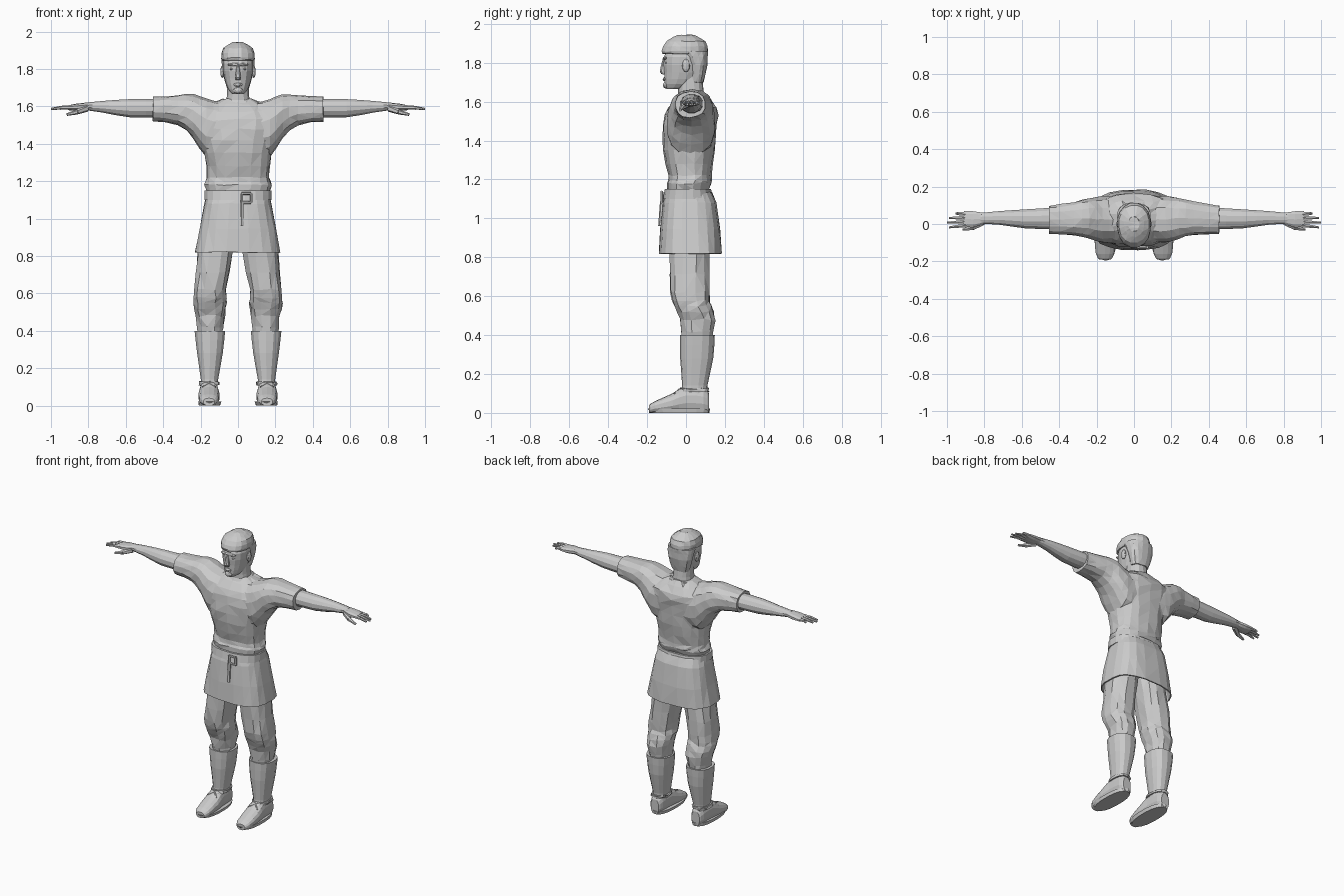
import bpy
import bmesh
import math
import random
from mathutils import Vector

random.seed(4)
if "Cube" in bpy.data.objects:
    bpy.data.objects.remove(bpy.data.objects["Cube"], do_unlink=True)

grey = bpy.data.materials.new("plain grey")
grey.use_nodes = True
colour = (.6, .6, .6, 1)
grey.diffuse_color = colour
grey.node_tree.nodes["Principled BSDF"].inputs["Base Color"].default_value = colour


def finish(name, bm):
    """Turn a bmesh into a flat shaded object with outward normals."""
    bmesh.ops.recalc_face_normals(bm, faces=bm.faces)
    mesh = bpy.data.meshes.new(name)
    bm.to_mesh(mesh)
    bm.free()
    mesh.materials.append(grey)
    obj = bpy.data.objects.new(name, mesh)
    bpy.context.collection.objects.link(obj)
    return obj


# Cross-sections: each gives a centre and two half-axes
def leg_ring(height, inner, outer, front, back):
    centre = Vector(((inner + outer) / 2, (front + back) / 2, height))
    return centre, Vector(((outer - inner) / 2, 0, 0)), Vector((0, (back - front) / 2, 0))


def body_ring(height, width, front, back):
    return leg_ring(height, -width, width, front, back)


def arm_ring(reach, front, back, bottom, top):
    centre = Vector((reach, (front + back) / 2, (bottom + top) / 2))
    return centre, Vector((0, (back - front) / 2, 0)), Vector((0, 0, (top - bottom) / 2))


def foot_ring(along, width, top):
    return Vector((.155, along, top / 2)), Vector((width, 0, 0)), Vector((0, 0, top / 2))


def midway(before, start, end, after):
    """Point halfway along the smooth curve from start to end."""
    return (start + end) / 2 + (start + end - before - after) / 16


def refine(rings):
    """Add one smoothly placed section between each pair."""
    result = []
    last = len(rings) - 1
    for i in range(last):
        near = (rings[max(i - 1, 0)], rings[i], rings[i + 1], rings[min(i + 2, last)])
        result.append(rings[i])
        result.append([midway(*values) for values in zip(*near)])
    return result + [rings[-1]]


def loft(name, *rings, sides=14, power=2.4, side=1, rough=0, caps=True):
    """Skin rounded sections; rough loosens the points like cloth."""
    bm = bmesh.new()
    loops = []
    for centre, u, v in refine(rings):
        loop = []
        for i in range(sides):
            angle = math.tau * (i + .5) / sides
            c, s = math.cos(angle), math.sin(angle)
            point = centre + u * math.copysign(abs(c) ** (2 / power), c)
            point += v * math.copysign(abs(s) ** (2 / power), s)
            point.x *= side
            point += Vector([random.uniform(-rough, rough) for _ in "xyz"])
            loop.append(bm.verts.new(point))
        loops.append(loop)
    for low, high in zip(loops, loops[1:]):
        for i in range(sides):
            j = (i + 1) % sides
            bm.faces.new((low[i], low[j], high[j], high[i]))
    if caps:
        bm.faces.new(loops[0])
        bm.faces.new(loops[-1])
    if rough:
        bmesh.ops.triangulate(bm, faces=bm.faces)
    return finish(name, bm)


def rod(name, *points, thick, tip, side=1):
    """Tapered segments through the points."""
    bm = bmesh.new()
    path = [Vector((x * side, y, z)) for x, y, z in points]
    step = (tip - thick) / (len(path) - 1)
    for i, (p, q) in enumerate(zip(path, path[1:])):
        made = bmesh.ops.create_cone(
            bm, cap_ends=True, segments=6, depth=(q - p).length,
            radius1=thick + step * i, radius2=thick + step * (i + 1))
        turn = (q - p).to_track_quat("Z", "Y")
        for vert in made["verts"]:
            vert.co = turn @ vert.co + (p + q) / 2
    finish(name, bm)


def solid(name, make, centre, size, side=1, **options):
    """Primitive scaled and moved into place."""
    bm = bmesh.new()
    make(bm, **options)
    for vert in bm.verts:
        vert.co = Vector(centre) + vert.co * Vector(size) if not isinstance(
            vert.co * Vector(size), float) else Vector(
            [c + k * s for c, k, s in zip(centre, vert.co, size)])
        vert.co.x *= side
    finish(name, bm)


def blob(name, centre, size, side=1):
    solid(name, bmesh.ops.create_icosphere, centre, size, side, subdivisions=2, radius=1)


# Tunic body, bloused over the belt
loft("tunic_body",
     body_ring(height=1.13, width=.16, front=-.09, back=.11),
     body_ring(height=1.18, width=.18, front=-.1, back=.13),
     body_ring(height=1.22, width=.17, front=-.09, back=.13),
     body_ring(height=1.35, width=.18, front=-.12, back=.15),
     body_ring(height=1.48, width=.23, front=-.12, back=.16),
     body_ring(height=1.57, width=.22, front=-.09, back=.16),
     body_ring(height=1.64, width=.08, front=-.03, back=.1), sides=18, rough=.004)

# Shoulder yoke and both sleeves as one span
half = [arm_ring(reach=.455, front=-.055, back=.1, bottom=1.52, top=1.65),
        arm_ring(reach=.32, front=-.06, back=.12, bottom=1.5, top=1.66),
        arm_ring(reach=.24, front=-.08, back=.14, bottom=1.43, top=1.665),
        arm_ring(reach=.17, front=-.1, back=.15, bottom=1.33, top=1.64),
        arm_ring(reach=.08, front=-.1, back=.15, bottom=1.33, top=1.62)]
other = [(Vector((-c.x, c.y, c.z)), u, v) for c, u, v in reversed(half)]
loft("tunic_shoulders", *half, *other, rough=.003)

# Skirt of the tunic, open below
skirt = loft("tunic_skirt",
             body_ring(height=1.15, width=.16, front=-.09, back=.11),
             body_ring(height=1.08, width=.18, front=-.12, back=.16),
             body_ring(height=.82, width=.23, front=-.14, back=.185),
             sides=20, power=2.8, rough=.003, caps=False)
skirt.modifiers.new("cloth", "SOLIDIFY").thickness = .008

# Belt, buckle and hanging strap end
loft("belt", body_ring(height=1.1, width=.18, front=-.12, back=.14),
     body_ring(height=1.15, width=.18, front=-.11, back=.13), sides=20)
left, right, low, high, face = .02, .07, 1.085, 1.135, -.124
corners = [(left, face, low), (left, face, high), (right, face, high), (right, face, low)]
rod("buckle", *corners, corners[0], thick=.008, tip=.008)
rod("belt_strap", (left, face, low), (left, -.13, .96), thick=.01, tip=.013)

# Neck and collar
loft("neck", body_ring(height=1.58, width=.075, front=-.04, back=.1),
     body_ring(height=1.66, width=.06, front=-.04, back=.09),
     body_ring(height=1.76, width=.06, front=-.04, back=.08))
loft("collar", body_ring(height=1.6, width=.1, front=-.06, back=.12),
     body_ring(height=1.635, width=.08, front=-.04, back=.11), caps=False)

# Head
loft("head", body_ring(height=1.665, width=.03, front=-.1, back=-.02),
     body_ring(height=1.69, width=.053, front=-.11, back=.04),
     body_ring(height=1.75, width=.073, front=-.113, back=.09),
     body_ring(height=1.83, width=.083, front=-.115, back=.1),
     body_ring(height=1.92, width=.06, front=-.07, back=.08), sides=16, power=2.2)

# Hair: crown with fringe, and the back of the head
loft("hair_crown", body_ring(height=1.845, width=.085, front=-.12, back=.11),
     body_ring(height=1.86, width=.09, front=-.126, back=.115),
     body_ring(height=1.91, width=.08, front=-.1, back=.1),
     body_ring(height=1.943, width=.03, front=-.04, back=.04),
     sides=16, power=2.2, rough=.002)
loft("hair_back", body_ring(height=1.7, width=.06, front=.02, back=.09),
     body_ring(height=1.79, width=.085, front=.01, back=.11),
     body_ring(height=1.86, width=.09, front=-.04, back=.114), sides=16, rough=.002)

# Nose, brow, mouth and chin
loft("nose", body_ring(height=1.74, width=.011, front=-.12, back=-.1),
     body_ring(height=1.755, width=.017, front=-.136, back=-.1),
     body_ring(height=1.82, width=.007, front=-.12, back=-.1), sides=8)
blob("brow", (0, -.106, 1.823), (.058, .014, .01))
blob("mouth", (0, -.11, 1.716), (.025, .01, .01))
blob("chin", (0, -.103, 1.685), (.026, .016, .018))

for label, side in (("left", 1), ("right", -1)):
    # Eyes and ears
    blob(label + "_eye", (.032, -.1, 1.8), (.015, .01, .007), side)
    blob(label + "_ear", (.084, 0, 1.785), (.011, .02, .034), side)

    # Bare arm and palm
    loft(label + "_arm",
         arm_ring(reach=.42, front=-.03, back=.09, bottom=1.54, top=1.64),
         arm_ring(reach=.58, front=-.025, back=.08, bottom=1.54, top=1.64),
         arm_ring(reach=.72, front=-.005, back=.07, bottom=1.565, top=1.63),
         arm_ring(reach=.82, front=0, back=.06, bottom=1.58, top=1.62),
         sides=12, side=side, power=2.1)
    loft(label + "_palm",
         arm_ring(reach=.8, front=0, back=.06, bottom=1.58, top=1.62),
         arm_ring(reach=.86, front=-.02, back=.07, bottom=1.575, top=1.615),
         arm_ring(reach=.91, front=-.015, back=.07, bottom=1.58, top=1.605),
         sides=10, side=side)

    # Fingers fan out from the palm, the middle one longest
    for i, finger in enumerate(("index", "middle", "ring", "little")):
        root, spread, end = -.006 + .02 * i, -.018 + .025 * i, 1 - .012 * (i - 1) ** 2
        rod(f"{label}_{finger}_finger", (.89, root, 1.594),
            (.94, (root + spread) / 2, 1.594), (end, spread, 1.586),
            thick=.013, tip=.006, side=side)
    rod(label + "_thumb", (.81, .01, 1.59), (.86, -.02, 1.57), (.915, -.03, 1.556),
        thick=.02, tip=.007, side=side)

    # Baggy trouser leg, gathered at the knee
    loft(label + "_trouser_leg",
         leg_ring(height=.37, inner=.085, outer=.21, front=-.02, back=.135),
         leg_ring(height=.48, inner=.07, outer=.225, front=-.03, back=.15),
         leg_ring(height=.55, inner=.06, outer=.24, front=-.06, back=.13),
         leg_ring(height=.62, inner=.06, outer=.235, front=-.08, back=.12),
         leg_ring(height=.82, inner=.025, outer=.215, front=-.085, back=.12),
         leg_ring(height=1, inner=.005, outer=.17, front=-.08, back=.11),
         sides=12, side=side, rough=.005)

    # Tall boot shaft, shoe and sole
    loft(label + "_boot_shaft",
         leg_ring(height=.08, inner=.108, outer=.2, front=-.03, back=.11),
         leg_ring(height=.14, inner=.105, outer=.2, front=-.02, back=.11),
         leg_ring(height=.28, inner=.08, outer=.22, front=-.03, back=.14),
         leg_ring(height=.4, inner=.067, outer=.234, front=-.03, back=.148), side=side)
    loft(label + "_shoe", foot_ring(along=-.19, width=.03, top=.04),
         foot_ring(along=-.16, width=.05, top=.06), foot_ring(along=-.07, width=.057, top=.1),
         foot_ring(along=0, width=.05, top=.14), foot_ring(along=.09, width=.045, top=.13),
         foot_ring(along=.118, width=.03, top=.1), side=side)
    loft(label + "_sole",
         leg_ring(height=0, inner=.095, outer=.21, front=-.18, back=.12),
         leg_ring(height=.022, inner=.088, outer=.214, front=-.197, back=.124),
         sides=18, side=side)

    # Ankle tie with loose lace ends
    loft(label + "_ankle_tie",
         leg_ring(height=.108, inner=.098, outer=.21, front=-.035, back=.118),
         leg_ring(height=.128, inner=.098, outer=.21, front=-.03, back=.118),
         side=side, rough=.004)
    for end in (.12, .19):
        rod(label + "_lace", (.155, -.035, .12), (end, -.06, .1),
            thick=.006, tip=.004, side=side)
